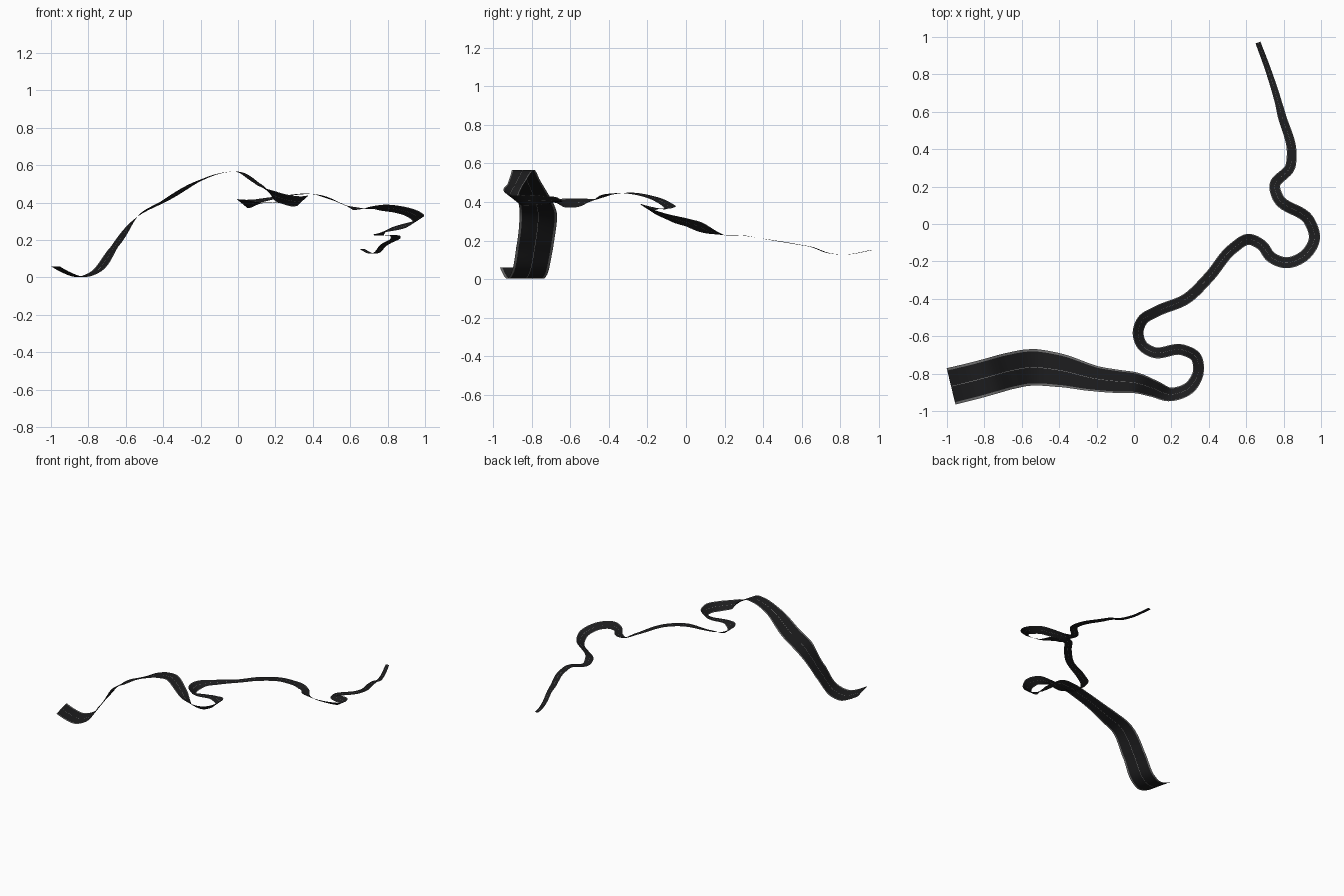
import bpy
import bmesh
from mathutils import Vector

if "Cube" in bpy.data.objects:
    bpy.data.objects.remove(bpy.data.objects["Cube"])

# Centre line of the road (x, y, z)
PATH = [Vector(p) for p in [
    (-.978, -.868, .06), (-.92, -.854, .028), (-.84, -.834, .003), (-.77, -.815, .025),
    (-.66, -.785, .165), (-.52, -.767, .34), (-.4, -.782, .405), (-.2, -.828, .52),
    (-.08, -.842, .56), (0, -.848, .565), (.1, -.878, .505), (.2, -.911, .435),
    (.3, -.872, .408), (.344, -.79, .41), (.33, -.71, .408), (.26, -.673, .402),
    (.1, -.685, .398), (.045, -.65, .395), (.022, -.58, .395), (.045, -.515, .40),
    (.12, -.468, .412), (.28, -.4, .44), (.4, -.285, .446), (.53, -.13, .405),
    (.615, -.082, .37), (.685, -.115, .366), (.73, -.175, .37), (.81, -.207, .37),
    (.91, -.17, .35), (.965, -.075, .315), (.935, .02, .29), (.77, .14, .243),
    (.752, .205, .227), (.835, .305, .225), (.843, .385, .212), (.79, .58, .18),
    (.772, .65, .167), (.745, .74, .135), (.715, .83, .128), (.663, .97, .152)]]

# Width and bank (height of right edge over centre) keyed by path index
WIDTH = [(0, .2), (5, .195), (6, .18), (7, .135), (9, .113), (11, .072), (13, .058),
         (20, .058), (31, .06), (34, .052), (36, .038), (39, .028)]
BANK = [(0, 0), (10, 0), (11, .025), (13, .028), (14, .02), (15.5, 0), (17, -.022),
        (18, -.024), (20, -.008), (21, 0), (24, -.008), (25, 0), (27, .019),
        (30, .018), (32, 0), (39, 0)]
STEPS = 8


def keyed(keys, t):
    for (a, va), (b, vb) in zip(keys, keys[1:]):
        if t <= b:
            s = (t - a) / (b - a)
            s = s * s * (3 - 2 * s) if keys is BANK else s
            return va + (vb - va) * s
    return keys[-1][1]


# Smooth curve through the path, tangents weighted by spacing
n = len(PATH)
h = [(PATH[i + 1] - PATH[i]).length for i in range(n - 1)]
slope = [(PATH[i + 1] - PATH[i]) / h[i] for i in range(n - 1)]
tan = [slope[0]] + [(slope[i - 1] * h[i] + slope[i] * h[i - 1]) / (h[i - 1] + h[i])
                    for i in range(1, n - 1)] + [slope[-1]]


def sample(t):
    i = min(int(t), n - 2)
    s = t - i
    s2, s3 = s * s, s ** 3
    pos = (PATH[i] * (2 * s3 - 3 * s2 + 1) + tan[i] * h[i] * (s3 - 2 * s2 + s)
           + PATH[i + 1] * (3 * s2 - 2 * s3) + tan[i + 1] * h[i] * (s3 - s2))
    der = (PATH[i] * (6 * s2 - 6 * s) + tan[i] * h[i] * (3 * s2 - 4 * s + 1)
           + PATH[i + 1] * (6 * s - 6 * s2) + tan[i + 1] * h[i] * (3 * s2 - 2 * s))
    side = Vector((der.y, -der.x, 0)).normalized() * keyed(WIDTH, t) / 2
    side.z = keyed(BANK, t)
    return pos, side


frames = [sample(k / STEPS) for k in range((n - 1) * STEPS + 1)]


def material(name, color):
    m = bpy.data.materials.new(name)
    m.diffuse_color = color
    m.use_nodes = True
    m.node_tree.nodes["Principled BSDF"].inputs["Base Color"].default_value = m.diffuse_color
    return m


def ribbon(name, across, mat):
    """Strip of the road between the given positions across it (-1 left, 1 right)."""
    bm = bmesh.new()
    rows = [[bm.verts.new(p + s * u) for u in across] for p, s in frames]
    for a, b in zip(rows, rows[1:]):
        for j in range(len(across) - 1):
            bm.faces.new((a[j], a[j + 1], b[j + 1], b[j])).smooth = True
    me = bpy.data.meshes.new(name)
    bm.to_mesh(me)
    bm.free()
    me.materials.append(mat)
    bpy.context.collection.objects.link(bpy.data.objects.new(name, me))


asphalt = material("asphalt", (.012, .012, .013, 1))
edging = material("edging", (.16, .16, .16, 1))
paint = material("paint", (.3, .3, .3, 1))

# Two lanes, a thin centre marking and an edge strip on each side
ribbon("left_lane", (-.87, -.43, -.012), asphalt)
ribbon("right_lane", (.012, .43, .87), asphalt)
ribbon("centre_marking", (-.012, .012), paint)
ribbon("left_edge_strip", (-1, -.87), edging)
ribbon("right_edge_strip", (.87, 1), edging)
